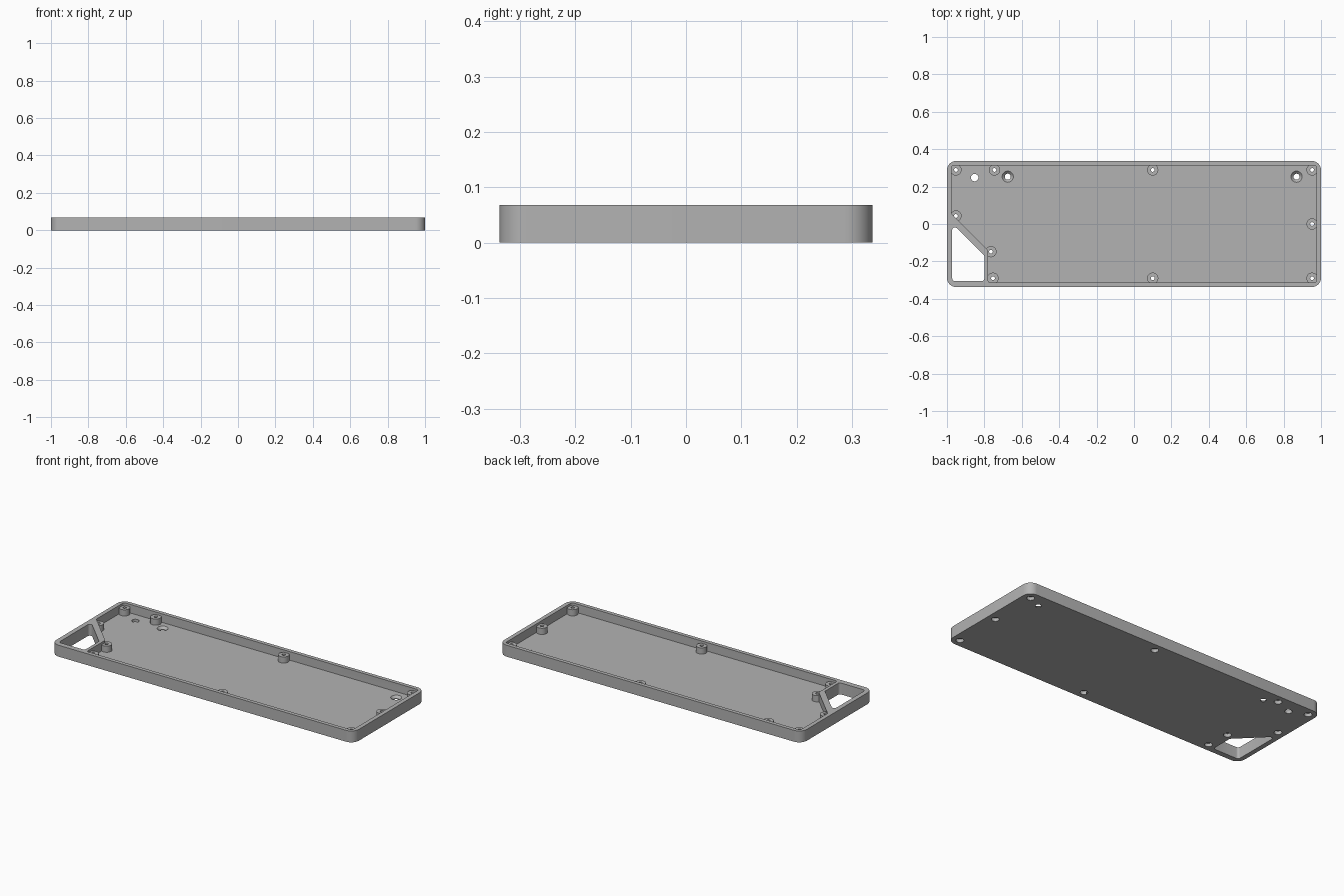
import bpy, bmesh, math
from mathutils import Vector

cube = bpy.data.objects.get("Cube")
if cube:
    bpy.data.objects.remove(cube)

HEIGHT, FLOOR, BOSS_TOP = 0.068, 0.017, 0.054
LX, LY = 1.0, 0.337          # outer half sizes
IX, IY = 0.975, 0.314        # cavity half sizes

grey = bpy.data.materials.new("plain grey")
grey.use_nodes = True
colour = (0.45, 0.45, 0.45, 1)
grey.diffuse_color = colour
grey.node_tree.nodes["Principled BSDF"].inputs["Base Color"].default_value = colour


def fillet(points, radius, steps):
    """Round every corner of a counter-clockwise outline."""
    out = []
    for i, p in enumerate(points):
        p = Vector(p)
        a = (Vector(points[i - 1]) - p).normalized()
        b = (Vector(points[(i + 1) % len(points)]) - p).normalized()
        half = a.angle(b) / 2
        start, end = p + a * radius / math.tan(half), p + b * radius / math.tan(half)
        centre = p + (a + b).normalized() * radius / math.sin(half)
        u, v = start - centre, end - centre
        sweep = u.angle(v)
        for k in range(steps + 1):
            t = k / steps
            w = (u * math.sin((1 - t) * sweep) + v * math.sin(t * sweep)) / math.sin(sweep)
            out.append(centre + w)
    return out


def new_object(name, bm):
    mesh = bpy.data.meshes.new(name)
    bmesh.ops.recalc_face_normals(bm, faces=bm.faces)
    bm.to_mesh(mesh)
    bm.free()
    ob = bpy.data.objects.new(name, mesh)
    mesh.materials.append(grey)
    bpy.context.collection.objects.link(ob)
    return ob


def prism(name, outline, z0, z1):
    bm = bmesh.new()
    face = bm.faces.new([bm.verts.new((p[0], p[1], z0)) for p in outline])
    top = bmesh.ops.extrude_face_region(bm, geom=[face], use_keep_orig=True)
    verts = [g for g in top["geom"] if isinstance(g, bmesh.types.BMVert)]
    bmesh.ops.translate(bm, verts=verts, vec=(0, 0, z1 - z0))
    return new_object(name, bm)


def pegs(name, spots, r0, r1, z0, z1):
    """A set of round pegs, r0 at the bottom and r1 at the top."""
    bm = bmesh.new()
    for x, y in spots:
        made = bmesh.ops.create_cone(bm, cap_ends=True, segments=32, radius1=r0,
                                     radius2=r1, depth=z1 - z0)
        bmesh.ops.translate(bm, verts=made["verts"], vec=(x, y, (z0 + z1) / 2))
    return new_object(name, bm)


def combine(target, other, operation):
    bpy.context.view_layer.objects.active = target
    mod = target.modifiers.new(other.name, "BOOLEAN")
    mod.operation, mod.object, mod.solver = operation, other, "EXACT"
    bpy.ops.object.modifier_apply(modifier=mod.name)
    bpy.data.objects.remove(other)


# Outer block
tray = prism("case_tray", fillet([(-LX, -LY), (LX, -LY), (LX, LY), (-LX, LY)], 0.05, 10),
             0, HEIGHT)

# Main recess, cut short by the slanted corner wall
recess = [(-0.78, -IY), (IX, -IY), (IX, IY), (-IX, IY), (-IX, 0.055), (-0.78, -0.14)]
combine(tray, prism("recess", fillet(recess, 0.012, 4), FLOOR, 0.2), "DIFFERENCE")

# Screw bosses along the walls
bosses = [(x, y) for x in (0.1, 0.952) for y in (-0.29, 0.289)]
bosses += [(-0.952, 0.289), (-0.746, 0.289), (0.952, 0.0),
           (-0.754, -0.29), (-0.765, -0.148), (-0.952, 0.043)]
combine(tray, pegs("bosses", bosses, 0.03, 0.03, FLOOR / 2, BOSS_TOP), "UNION")

# Open corner window through the whole case
window = [(-0.972, -0.305), (-0.80, -0.305), (-0.80, -0.17), (-0.972, 0.002)]
combine(tray, prism("window", fillet(window, 0.014, 5), -0.1, 0.2), "DIFFERENCE")

# Screw holes with counterbores underneath
combine(tray, pegs("screw_holes", bosses, 0.01, 0.01, -0.1, 0.2), "DIFFERENCE")
combine(tray, pegs("counterbores", bosses, 0.021, 0.021, -0.1, 0.02), "DIFFERENCE")

# Countersunk mounting holes and the plain hole in the floor
mounts = [(-0.675, 0.253), (0.869, 0.253)]
combine(tray, pegs("mount_holes", mounts, 0.016, 0.016, -0.1, 0.2), "DIFFERENCE")
combine(tray, pegs("countersinks", mounts, 0.014, 0.034, 0.001, 0.021), "DIFFERENCE")
combine(tray, pegs("plain_hole", [(-0.852, 0.248)], 0.02, 0.02, -0.1, 0.2), "DIFFERENCE")

# Smooth the rounds, keep the edges crisp
bpy.ops.object.select_all(action="DESELECT")
tray.select_set(True)
bpy.context.view_layer.objects.active = tray
bpy.ops.object.shade_smooth_by_angle(angle=math.radians(30))
